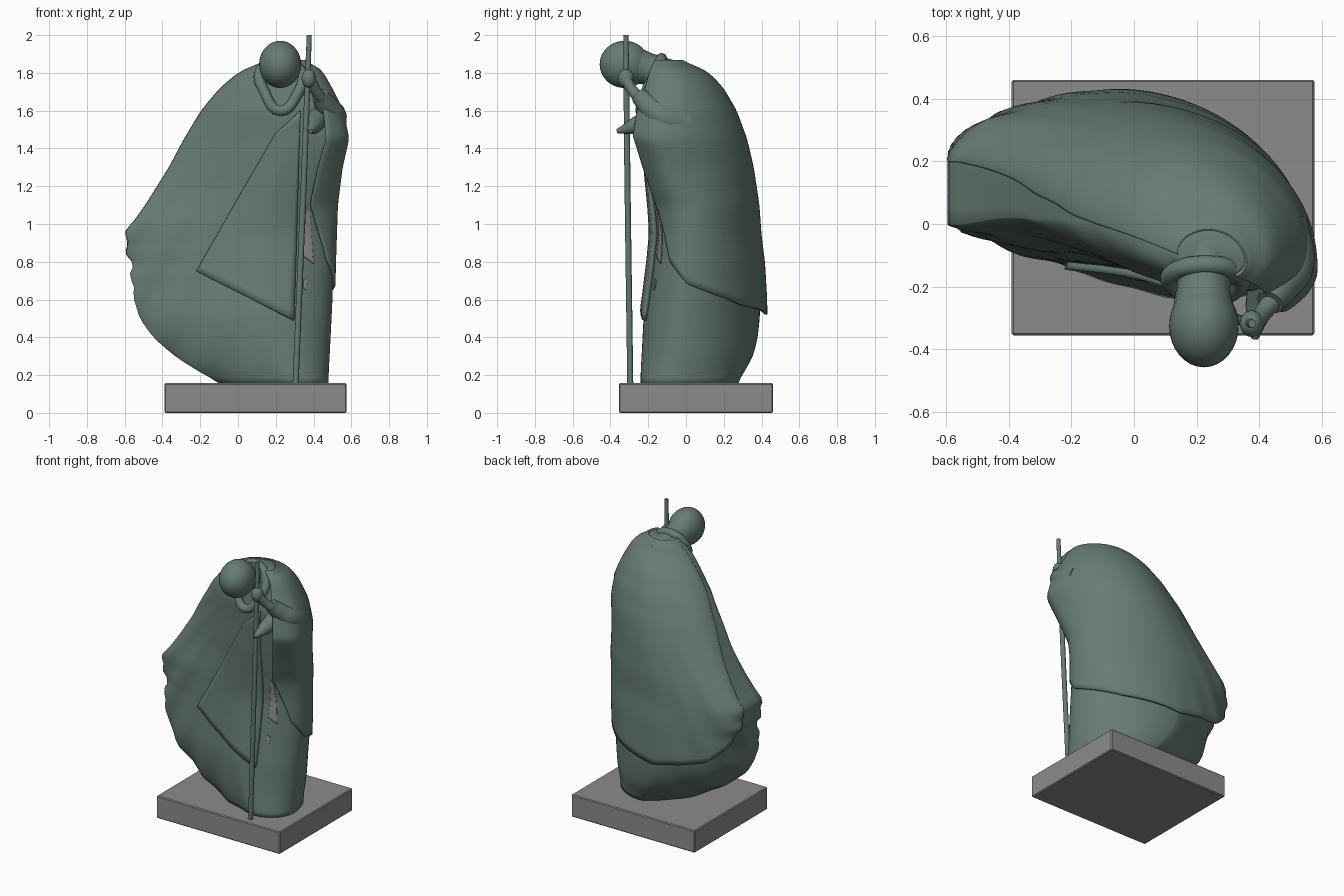
import bpy, bmesh, math
from mathutils import Vector
from mathutils.bvhtree import BVHTree

if "Cube" in bpy.data.objects:
    bpy.data.objects.remove(bpy.data.objects["Cube"], do_unlink=True)


def material(name, colour):
    mat = bpy.data.materials.new(name)
    mat.use_nodes = True
    mat.diffuse_color = colour
    mat.node_tree.nodes["Principled BSDF"].inputs["Base Color"].default_value = colour
    return mat


green = material("patina green", (0.135, 0.2, 0.17, 1))
grey = material("stone grey", (0.26, 0.26, 0.26, 1))


def finish(name, bm, mat, smooth=True):
    mesh = bpy.data.meshes.new(name)
    bmesh.ops.recalc_face_normals(bm, faces=bm.faces)
    for face in bm.faces:
        face.smooth = smooth
    bm.to_mesh(mesh)
    bm.free()
    mesh.materials.append(mat)
    obj = bpy.data.objects.new(name, mesh)
    bpy.context.collection.objects.link(obj)
    return obj


def mix(a, b, t):
    return a + (b - a) * t


def ramp(value, start, end):
    return max(0, min(1, (value - start) / (end - start)))


def bump(value, centre, width):
    return max(0, 1 - abs(value - centre) / width)


def lookup(rows, key):
    """Interpolate the row values at a key held in the first column."""
    key = max(rows[0][0], min(rows[-1][0], key))
    for low, high in zip(rows, rows[1:]):
        if key <= high[0]:
            t = (key - low[0]) / (high[0] - low[0])
            return [mix(a, b, t) for a, b in zip(low[1:], high[1:])]


# Garment extents: height, right side, left side, front, back
extents = [
    (.15, -.08, .48, -.24, .27), (.22, -.21, .48, -.24, .31), (.3, -.335, .485, -.235, .355),
    (.4, -.45, .49, -.23, .38), (.5, -.52, .495, -.225, .39), (.6, -.55, .5, -.21, .395),
    (.8, -.57, .505, -.185, .395), (.95, -.6, .51, -.17, .385),
    (1.1, -.49, .515, -.18, .375), (1.3, -.365, .54, -.2, .345),
    (1.45, -.285, .575, -.21, .31), (1.6, -.195, .545, -.22, .255),
    (1.72, -.095, .485, -.2, .185), (1.8, 0, .44, -.19, .11),
    (1.84, .08, .4, -.18, .04), (1.865, .16, .33, -.16, -.05),
]
hem = [(1.4, 1.1), (1.55, .95), (1.7, .8), (2, .68), (2.5, .57), (3, .52), (3.5, .6), (4, .84)]


def garment(u, z, cloak=False):
    """Surface point; u runs right side, front, left side, back, right side."""
    samples = [lookup(extents, z + d) for d in (-.02, 0, .02)]
    x0, x1, y0, y1 = [sum(s) / len(samples) for s in zip(*samples)]
    tuck = 0 if cloak else 1 - ramp(z, .6, .95)
    if cloak:
        pad = .014 * min(1, (4 - u) * 2 + .1)
        x0, x1, y0, y1 = x0 - pad, x1 + pad, y0 - pad, y1 + pad
        y1 += .06 * max(0, .95 - z)
    mid_front, mid_back = mix(x0, x1, .65), mix(x0, x1, .47)
    flat = .18 * (1 - ramp(z, 1, 1.7))
    wing_front = mix(y0, y1, .5 - flat)
    wing_back = mix(y0, y1, .5 + flat * mix(1, -.4, tuck))
    y_left = mix(y0, y1, .35 - .17 * bump(z, 1.45, .35))
    quarter = int(u) % 4
    angle = (u - int(u)) * math.pi / 2
    power = (mix(1.7, 1, ramp(z, 1.2, 1.8)), .95, 1.05, 1.1 + .35 * tuck)[quarter]
    c, s = abs(math.cos(angle)) ** power, abs(math.sin(angle)) ** power
    if quarter == 0:
        x, y = mix(mid_front, x0, c), mix(wing_front, y0, s)
    elif quarter == 1:
        x, y = mix(mid_front, x1, s), mix(y_left, y0, c)
    elif quarter == 2:
        x, y = mix(mid_back, x1, c), mix(y_left, y1, s)
    else:
        x, y = mix(mid_back, x0, s), mix(wing_back, y1, c)
    # Folds fan out from the shoulder and notch the edge of the raised wing
    weight = max(0, 1 - min(u % 4, 4 - u % 4))
    reach = math.hypot(x - .25, z - 1.85)
    y += .012 * weight * max(0, reach - .4) * math.sin(math.atan2(.25 - x, 1.85 - z) * 40)
    x += .016 * weight ** 2 * bump(z, .82, .25) * math.sin(z * 50)
    # The raised arm pushes the cloak edge forward
    if cloak:
        y -= .08 * bump(z, 1.47, .4) * bump(u, 1.45, .7)
    return Vector((x, y, z))


def sheet(bm, points):
    """Join equal rows of points into quads."""
    grid = [[bm.verts.new(p) for p in row] for row in points]
    for a, b in zip(grid, grid[1:]):
        for i in range(len(a) - 1):
            bm.faces.new((a[i], a[i + 1], b[i + 1], b[i]))


def thicken(obj, depth, offset=0):
    mod = obj.modifiers.new("thickness", 'SOLIDIFY')
    mod.thickness = depth
    mod.offset = offset


def rise(t):
    return math.sin(t * math.pi / 2)


# Inner robe, its ring closed by the flat end of the wing
bm = bmesh.new()
levels, around = 72, 112
rows = []
for k in range(levels + 1):
    z = mix(.15, 1.865, rise(k / levels))
    ring = [garment(3.9999 * i / around, z) for i in range(around + 1)]
    rows.append(ring + [ring[-1].lerp(ring[0], t) for t in (.25, .5, .75, 1)])
sheet(bm, rows)
bmesh.ops.remove_doubles(bm, verts=bm.verts, dist=.0001)
bmesh.ops.holes_fill(bm, edges=[e for e in bm.edges if e.is_boundary], sides=0)
tree = BVHTree.FromBMesh(bm)
finish("inner_robe", bm, green)

# Outer cloak with a slanting hem, open at the front
bm = bmesh.new()
columns = [mix(1.4, 3.999, i / 90) for i in range(91)]
sheet(bm, [[garment(u, mix(lookup(hem, u)[0], 1.868, rise(k / 50)), True) for u in columns]
           for k in range(51)])
thicken(finish("outer_cloak", bm, green), .016, -1)


# Panels laid over the front of the robe
def panel(name, corners, lift, depth, mat):
    tl, tr, br, bl = [Vector((x, -1, z)) for x, z in corners]
    bm = bmesh.new()
    rows = []
    for k in range(25):
        left, right = tl.lerp(bl, k / 24), tr.lerp(br, k / 24)
        row = []
        for i in range(17):
            p = left.lerp(right, i / 16)
            hit = tree.ray_cast(p, Vector((0, 1, 0)))[0]
            p.y = (hit.y if hit else -.2) - lift
            row.append(p)
        rows.append(row)
    sheet(bm, rows)
    thicken(finish(name, bm, mat), depth)


panel("front_flap", [(.2, 1.48), (.33, 1.6), (.295, .49), (-.22, .75)], .014, .024, green)
panel("bare_patch", [(.36, 1.1), (.38, 1.06), (.4, .79), (.345, .83)], .004, .006, grey)
panel("small_bare_patch", [(.345, .71), (.365, .7), (.36, .65), (.345, .66)], .004, .006, grey)


# Round limbs and rods along smooth paths
def tube(name, points, closed=False):
    curve = bpy.data.curves.new(name, 'CURVE')
    curve.dimensions = '3D'
    curve.bevel_depth = 1
    curve.bevel_resolution = 6
    curve.resolution_u = 10
    curve.use_fill_caps = True
    spline = curve.splines.new('BEZIER')
    spline.bezier_points.add(len(points) - 1)
    spline.use_cyclic_u = closed
    for knot, (x, y, z, r) in zip(spline.bezier_points, points):
        knot.co = (x, y, z)
        knot.radius = r
        knot.handle_left_type = knot.handle_right_type = 'AUTO'
    temp = bpy.data.objects.new(name + "_path", curve)
    bpy.context.collection.objects.link(temp)
    graph = bpy.context.evaluated_depsgraph_get()
    mesh = bpy.data.meshes.new_from_object(temp.evaluated_get(graph))
    bpy.data.objects.remove(temp, do_unlink=True)
    bm = bmesh.new()
    bm.from_mesh(mesh)
    finish(name, bm, green)


def ball(name, centre, size):
    bm = bmesh.new()
    bmesh.ops.create_uvsphere(bm, u_segments=32, v_segments=20, radius=1)
    bmesh.ops.scale(bm, vec=size, verts=bm.verts)
    bmesh.ops.translate(bm, vec=centre, verts=bm.verts)
    finish(name, bm, green)


# Bowed head, neck and cowl
ball("head", (.223, -.325, 1.845), (.111, .132, .125))
tube("neck", [(.222, -.32, 1.85, .106), (.222, -.2, 1.82, .085), (.23, -.12, 1.79, .09),
              (.24, 0, 1.74, .11)])
tube("collar", [(.225, -.13, 1.875, .03), (.12, -.16, 1.81, .03), (.14, -.21, 1.7, .028),
                (.225, -.24, 1.6, .028), (.31, -.22, 1.68, .028), (.335, -.16, 1.8, .03)], True)

# Raised arm, hand, sleeve tip and staff
tube("sleeve", [(.46, -.02, 1.53, .1), (.5, -.13, 1.57, .075), (.465, -.2, 1.63, .06),
                (.435, -.25, 1.68, .045)])
tube("forearm", [(.46, -.22, 1.64, .035), (.41, -.285, 1.71, .028), (.385, -.315, 1.76, .03)])
ball("hand", (.375, -.318, 1.77), (.038, .042, .05))
tube("sleeve_tip", [(.42, -.18, 1.56, .06), (.4, -.27, 1.52, .045), (.385, -.365, 1.49, .012)])
tube("staff", [(.305, -.295, .15, .016), (.355, -.312, 1.4, .016), (.37, -.316, 1.8, .015),
               (.377, -.318, 2, .013)])

# Plinth
bm = bmesh.new()
bmesh.ops.create_cube(bm, size=1)
bmesh.ops.scale(bm, vec=(.965, .815, .157), verts=bm.verts)
bmesh.ops.translate(bm, vec=(.0925, .0525, .0785), verts=bm.verts)
bmesh.ops.bevel(bm, geom=bm.edges[:], offset=.006, segments=1, affect='EDGES')
finish("plinth", bm, grey, smooth=False)
